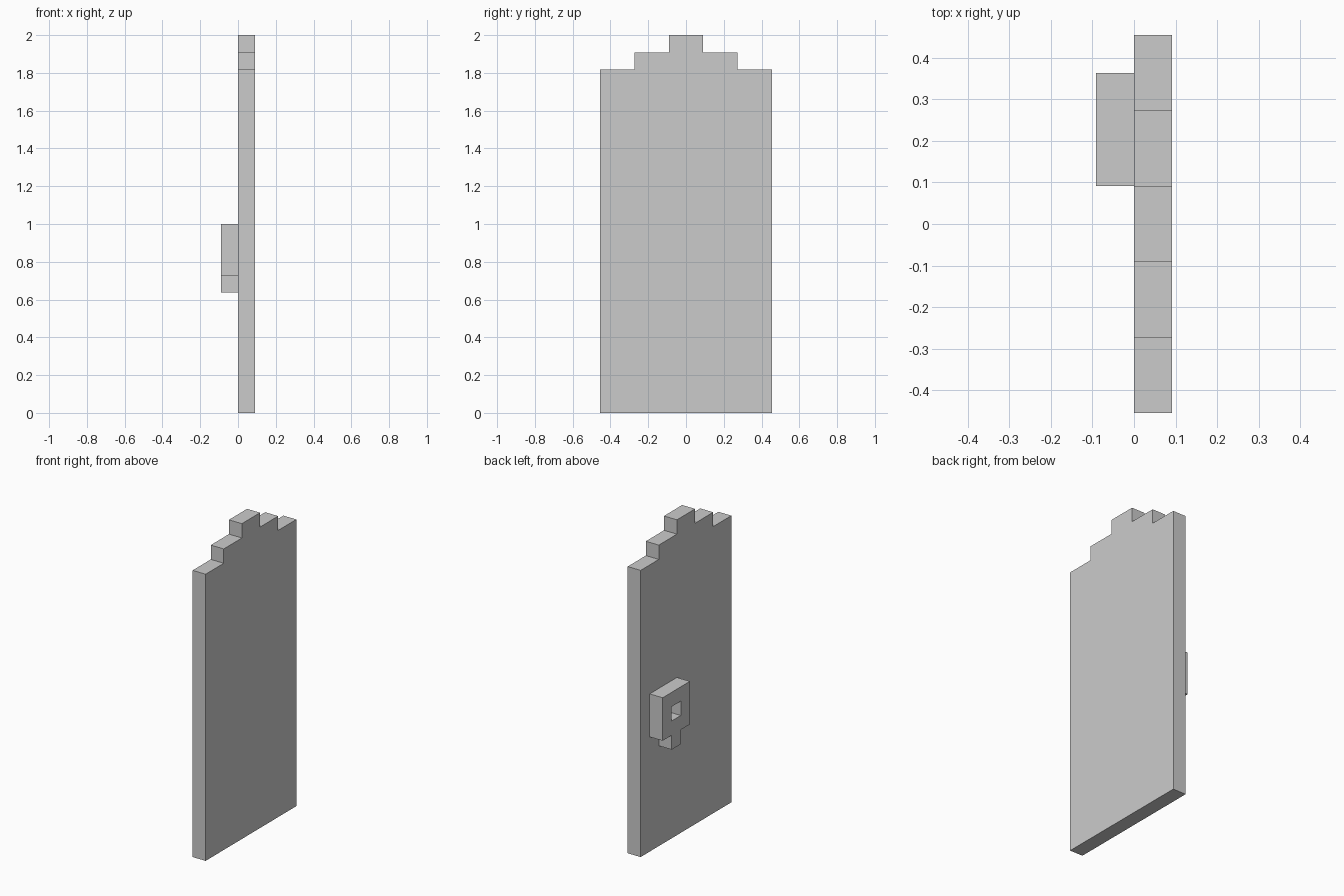
import bpy
import bmesh

if "Cube" in bpy.data.objects:
    bpy.data.objects.remove(bpy.data.objects["Cube"])

U = 2 / 22  # the model sits on a grid 22 cells tall


def slab(name, polygons, x0, x1):
    """Extrude (y, z) polygons, given in grid cells, from x0 to x1."""
    bm = bmesh.new()
    for poly in polygons:
        bm.faces.new([bm.verts.new((x0 * U, y * U, z * U)) for y, z in poly])
    bmesh.ops.remove_doubles(bm, verts=bm.verts[:], dist=1e-4)
    ext = bmesh.ops.extrude_face_region(bm, geom=bm.faces[:])
    moved = [g for g in ext["geom"] if isinstance(g, bmesh.types.BMVert)]
    bmesh.ops.translate(bm, verts=moved, vec=((x1 - x0) * U, 0, 0))
    bmesh.ops.recalc_face_normals(bm, faces=bm.faces[:])
    mesh = bpy.data.meshes.new(name)
    bm.to_mesh(mesh)
    bm.free()
    obj = bpy.data.objects.new(name, mesh)
    bpy.context.collection.objects.link(obj)
    return obj


# Door panel with a stepped top, mirrored about y = 0
half = [(5, 0), (5, 20), (3, 20), (3, 21), (1, 21), (1, 22)]
slab("door_panel", [half + [(-y, z) for y, z in reversed(half)]], 0, 1)

# Handle: square ring with an open middle and a short stem below
cells = [(y, z) for y in (1, 2, 3) for z in (8, 9, 10) if (y, z) != (2, 9)]
cells.append((2, 7))
slab("door_handle",
     [[(y, z), (y + 1, z), (y + 1, z + 1), (y, z + 1)] for y, z in cells], -1, 0)
